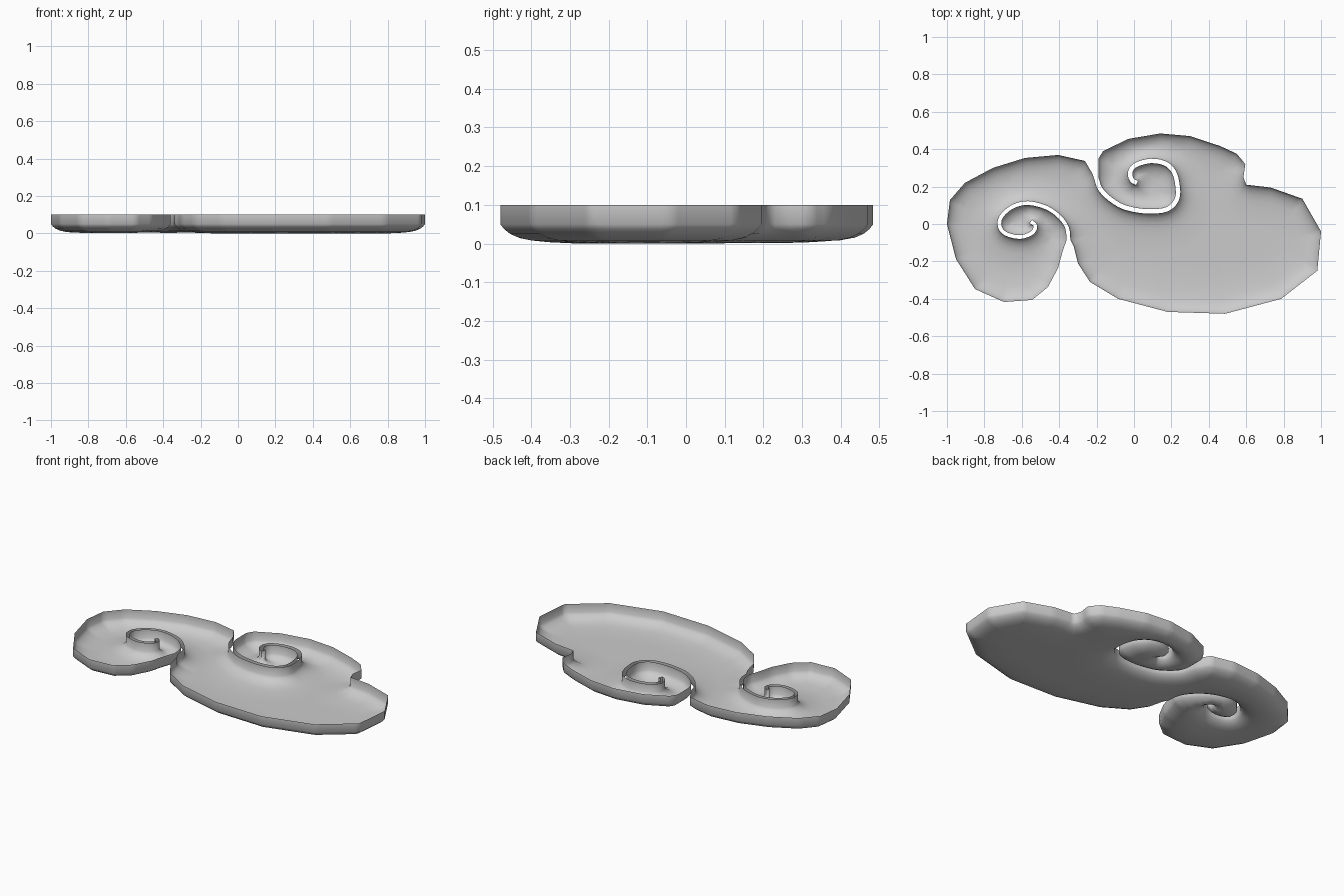
import bpy, bmesh, math
from mathutils import Vector
from mathutils.geometry import delaunay_2d_cdt, interpolate_bezier

cube = bpy.data.objects.get("Cube")
if cube:
    bpy.data.objects.remove(cube, do_unlink=True)

RIM_Z, WALL_Z = 0.1, 0.05
# Dish section: distance from the rim outline -> height
SECTION = [(0, WALL_Z), (0.01, 0.037), (0.025, 0.025), (0.05, 0.014),
           (0.08, 0.008), (0.13, 0.003), (0.2, 0.0)]

# Outline pieces, counterclockwise, joined by the two spiral slits
BODY = [(-.30, -.21), (-.235, -.31), (-.085, -.40), (.18, -.47), (.487, -.48),
        (.787, -.40), (.98, -.25), (1, -.04), (.90, .135), (.73, .195), (.60, .21),
        (.585, .25), (.595, .32), (.55, .375), (.46, .417), (.30, .47), (.14, .484),
        (-.03, .455), (-.165, .39), (-.19, .35), (-.19, .30)]
LOBE = [(-.22, .265), (-.262, .337), (-.406, .369), (-.583, .353), (-.754, .30),
        (-.904, .22), (-.984, .128), (-1, 0), (-.952, -.187), (-.85, -.348),
        (-.695, -.417), (-.545, -.406), (-.46, -.337), (-.406, -.235), (-.38, -.14)]
# Slit centrelines from the open end to the curled tip
SLIT_RIGHT = [(-.20, .24), (-.18, .187), (-.128, .134), (-.048, .088), (.075, .067),
              (.18, .08), (.23, .134), (.233, .203), (.214, .278), (.166, .324),
              (.086, .337), (.005, .313), (-.021, .273), (-.011, .235), (.016, .219)]
SLIT_LEFT = [(-.35, -.085), (-.358, -.02), (-.395, .035), (-.465, .086), (-.567, .112),
             (-.652, .091), (-.711, .037), (-.717, -.016), (-.684, -.053), (-.61, -.07),
             (-.545, -.048), (-.527, -.01), (-.551, .013)]


def smooth(points, steps=3):
    """Smooth curve through the points."""
    p = [Vector(q) for q in points]
    p = [2 * p[0] - p[1]] + p + [2 * p[-1] - p[-2]]
    out = []
    for a, b, c, d in zip(p, p[1:], p[2:], p[3:]):
        out += interpolate_bezier(b, b + (c - a) / 6, c - (d - b) / 6, c, steps + 1)[:-1]
    return [Vector(q[:2]) for q in out] + [p[-2]]


def slit(points, half):
    """Go in along one side of a slit and come back along the other."""
    path = smooth(points)
    left, right = [], []
    for i, p in enumerate(path):
        t = (path[min(i + 1, len(path) - 1)] - path[max(i - 1, 0)]).normalized()
        n = Vector((-t.y, t.x)) * half
        left.append(p + n)
        right.append(p - n)
    return left + right[::-1]


def resample(loop, step):
    out = []
    for a, b in zip(loop, loop[1:] + loop[:1]):
        n = max(1, math.ceil((b - a).length / step))
        out += [a.lerp(b, i / n) for i in range(n)]
    return out


outline = ([Vector(p) for p in BODY] + slit(SLIT_RIGHT, .012)
           + [Vector(p) for p in LOBE] + slit(SLIT_LEFT, .010) + [Vector((-.322, -.12))])
segments = list(zip(outline, outline[1:] + outline[:1]))


def inside(p):
    hit = False
    for a, b in segments:
        if (a.y > p.y) != (b.y > p.y) and p.x < a.x + (p.y - a.y) * (b.x - a.x) / (b.y - a.y):
            hit = not hit
    return hit


def distance(p):
    best = 9.0
    for a, b in segments:
        ab = b - a
        t = min(1, max(0, (p - a).dot(ab) / ab.length_squared))
        best = min(best, (a + ab * t - p).length_squared)
    return math.sqrt(best)


def height(d):
    for (d0, z0), (d1, z1) in zip(SECTION, SECTION[1:]):
        if d <= d1:
            return z0 + (z1 - z0) * (d - d0) / (d1 - d0)
    return 0.0


# Rim points, rings that follow the rim, then a grid over the open floor
rim = resample(outline, 0.025)
count = len(rim)
points = list(rim)
for ring in (0.01, 0.025, 0.05, 0.08):
    for i in range(count):
        t = (rim[(i + 1) % count] - rim[i - 1]).normalized()
        p = rim[i] + Vector((-t.y, t.x)) * ring
        if inside(p) and distance(p) > ring * 0.93:
            points.append(p)
STEP = 0.035
for i in range(-29, 30):
    for j in range(-15, 16):
        p = Vector((i * STEP, j * STEP))
        if inside(p) and distance(p) > 0.1:
            points.append(p)

edges = [(i, (i + 1) % count) for i in range(count)]
verts, _, faces, *_ = delaunay_2d_cdt(points, edges, [], 1, 1e-5)

# Curved floor
bm = bmesh.new()
bv = [bm.verts.new((v.x, v.y, height(distance(v)))) for v in verts]
for f in faces:
    if inside(sum((verts[i] for i in f), Vector((0, 0))) / len(f)):
        bm.faces.new([bv[i] for i in f])
bmesh.ops.delete(bm, geom=[v for v in bm.verts if not v.link_faces], context='VERTS')

# Upright wall around the rim
border = [e for e in bm.edges if e.is_boundary]
wall = bmesh.ops.extrude_edge_only(bm, edges=border)
for v in wall["geom"]:
    if isinstance(v, bmesh.types.BMVert):
        v.co.z = RIM_Z
bmesh.ops.recalc_face_normals(bm, faces=bm.faces)
if sum(f.normal.z for f in bm.faces) < 0:
    bmesh.ops.reverse_faces(bm, faces=bm.faces)

mesh = bpy.data.meshes.new("cloud_dish")
bm.to_mesh(mesh)
bm.free()
dish = bpy.data.objects.new("cloud_dish", mesh)
bpy.context.collection.objects.link(dish)

# Plain grey finish
grey = bpy.data.materials.new("light grey")
grey.use_nodes = True
colour = (0.6, 0.6, 0.6, 1)
grey.diffuse_color = colour
grey.node_tree.nodes["Principled BSDF"].inputs["Base Color"].default_value = colour
mesh.materials.append(grey)

bpy.ops.object.select_all(action='DESELECT')
dish.select_set(True)
bpy.context.view_layer.objects.active = dish
bpy.ops.object.shade_smooth_by_angle(angle=math.radians(70))
